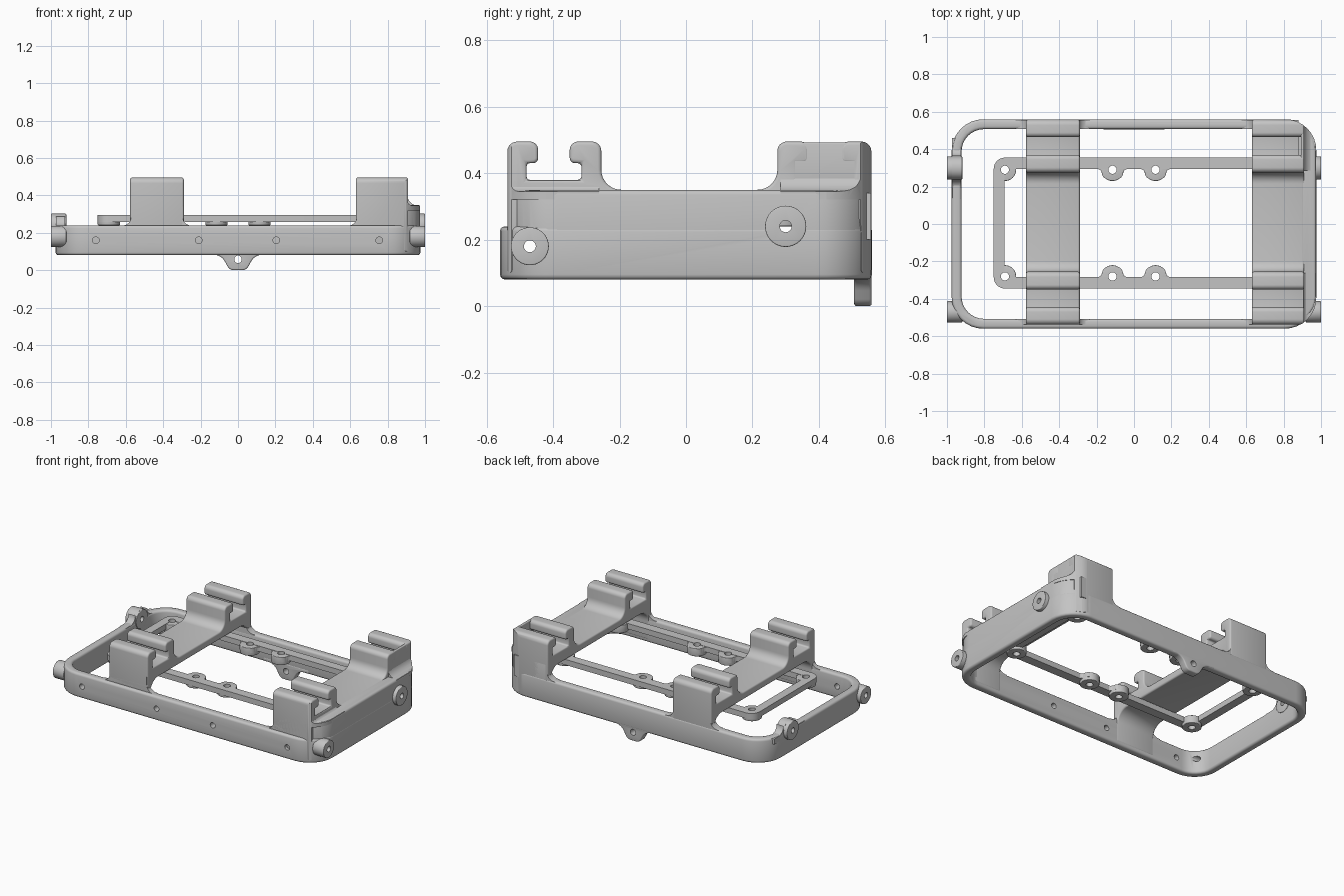
import bpy, bmesh, math
from mathutils import Vector

if "Cube" in bpy.data.objects:
    bpy.data.objects.remove(bpy.data.objects["Cube"])

grey = bpy.data.materials.new("plain_grey")
grey.use_nodes = True
grey.diffuse_color = (0.55, 0.55, 0.55, 1)
grey.node_tree.nodes["Principled BSDF"].inputs["Base Color"].default_value = (0.55, 0.55, 0.55, 1)
parts = []


def rounded(points, steps=8):
    """Turn (u, v, radius) corners into a 2D outline with arcs."""
    out = []
    for i, (u, v, r) in enumerate(points):
        p = Vector((u, v))
        if r == 0:
            out.append(p)
            continue
        d1 = (Vector(points[i - 1][:2]) - p).normalized()
        d2 = (Vector(points[(i + 1) % len(points)][:2]) - p).normalized()
        half = d1.angle(d2) / 2
        t = r / math.tan(half)
        c = p + (d1 + d2).normalized() * (r / math.sin(half))
        a, b = (p + d1 * t - c).normalized(), (p + d2 * t - c).normalized()
        out += [c + a.slerp(b, k / steps) * r for k in range(steps + 1)]
    return out


def rect(u0, u1, v0, v1, r):
    return rounded([(u0, v0, r), (u1, v0, r), (u1, v1, r), (u0, v1, r)])


def circle(u, v, r, n=32):
    return [Vector((u + r * math.cos(math.tau * k / n), v + r * math.sin(math.tau * k / n)))
            for k in range(n)]


def add_prism(bm, outline, axis, a, b):
    place = {"x": lambda p: (a, p.x, p.y),
             "y": lambda p: (p.x, a, p.y),
             "z": lambda p: (p.x, p.y, a)}[axis]
    shift = Vector([b - a if axis == n else 0 for n in "xyz"])
    face = bm.faces.new([bm.verts.new(place(p)) for p in outline])
    ext = bmesh.ops.extrude_face_region(bm, geom=[face], use_keep_orig=True)
    bmesh.ops.translate(bm, vec=shift, verts=[g for g in ext["geom"] if isinstance(g, bmesh.types.BMVert)])


def solid(name, prisms, keep=True):
    """Make one object from a list of (outline, axis, start, end)."""
    bm = bmesh.new()
    for p in prisms:
        add_prism(bm, *p)
    bmesh.ops.recalc_face_normals(bm, faces=bm.faces)
    mesh = bpy.data.meshes.new(name)
    bm.to_mesh(mesh)
    bm.free()
    ob = bpy.data.objects.new(name, mesh)
    bpy.context.collection.objects.link(ob)
    mesh.materials.append(grey)
    if keep:
        parts.append(ob)
    else:
        ob.hide_render = True
    return ob


def apply(ob, mod):
    bpy.context.view_layer.objects.active = ob
    bpy.ops.object.modifier_apply(modifier=mod.name)


def bevel(ob, width):
    m = ob.modifiers.new("bevel", "BEVEL")
    m.width, m.segments = width, 3
    m.limit_method, m.angle_limit = "ANGLE", math.radians(40)
    m.use_clamp_overlap = False
    apply(ob, m)


def boolean(ob, other, operation="DIFFERENCE"):
    m = ob.modifiers.new("boolean", "BOOLEAN")
    m.object, m.operation, m.solver = other, operation, "EXACT"
    apply(ob, m)


# Helpers: outer envelope and all screw holes
envelope = solid("envelope_helper", [(rect(-.976, .976, -.561, .561, .17), "z", -1, 1)], False)
BOSSES = [(-.47, .18, .057), (.30, .24, .062)]
pins = [(circle(x, .16, .018, 20), "y", -.7, -.4) for x in (-.76, -.21, .205, .755)]
for y, z, r in BOSSES:
    pins += [(circle(y, z, .018, 20), "x", s * 1.1, s * .8) for s in (-1, 1)]
pins.append((circle(0, .058, .02, 20), "y", .4, .7))
holes = solid("screw_hole_helper", pins, False)

# Outer frame
frame = solid("outer_frame", [(rect(-.975, .975, -.56, .56, .17), "z", .08, .24)])
hollow = solid("frame_hollow_helper", [(rect(-.922, .922, -.507, .507, .12), "z", -.2, .6)], False)
boolean(frame, hollow)
bevel(frame, .015)
boolean(frame, holes)

# Side bosses
for side, label in ((1, "left"), (-1, "right")):
    for (y, z, r), pos in zip(BOSSES, ("front", "back")):
        boss = solid(f"{label}_{pos}_boss", [(circle(y, z, r, 40), "x", side * .918, side)])
        bevel(boss, .004)
        boolean(boss, holes)

# Raised rim that blends the right back boss into the frame
rise = solid("boss_rim", [(rounded([
    (.14, .2, 0), (.14, .236, 0), (.237, .236, .05), (.237, .302, .06),
    (.363, .302, .06), (.363, .236, .05), (.46, .236, 0), (.46, .2, 0)]), "x", -.974, -.924)])
boolean(rise, holes)

# Hanging lug under the back wall
lug = solid("back_lug", [(rounded([
    (-.17, .11, 0), (-.17, .083, 0), (-.09, .083, .07), (-.045, 0, .04),
    (.045, 0, .04), (.09, .083, .07), (.17, .083, 0), (.17, .11, 0)]), "y", .506, .559)])
bevel(lug, .008)
boolean(lug, holes)

# Bridges: deck with a hooked clip channel at each end
half = [(.265, .35, .06), (.265, .495, .028), (.36, .495, .025), (.36, .43, .016),
        (.325, .43, 0), (.325, .38, 0), (.49, .38, 0), (.49, .43, 0),
        (.455, .43, .016), (.455, .495, .025), (.548, .495, .03), (.548, .1, 0),
        (.515, .1, 0), (.515, .3, .08)]
profile = half + [(-u, v, r) for u, v, r in reversed(half)]
profile = rounded([(u + .01, v, r) for u, v, r in profile])
for name, x0, x1 in (("right_bridge", -.577, -.29), ("left_bridge", .63, .91)):
    bridge = solid(name, [(profile, "x", x0, x1)])
    bevel(bridge, .01)
    boolean(bridge, envelope, "INTERSECT")

# Curved roots where the clip towers meet the frame rim
for x0, x1, label in ((-.57, -.297, "right"), (.637, .88, "left")):
    w = .06
    right_end = [(x1, .34, 0), (x1, .238, .05), (x1 + w, .238, 0), (x1 + w, .2, 0)]
    if label == "left":
        right_end = [(x1, .34, 0), (x1, .2, 0)]
    root = [(x0 - w, .2, 0), (x0 - w, .238, 0), (x0, .238, .05), (x0, .34, 0)] + right_end
    for pos, y0, y1 in (("front", -.538, -.508), ("back", .508, .557)):
        solid(f"{label}_{pos}_tower_root", [(rounded(root), "y", y0, y1)])

# Closed tall end on the left side
cap = solid("end_cap", [(rounded([
    (.632, -.536, 0), (.974, -.536, .15), (.974, .558, .168), (.632, .558, 0)]), "z", .12, .349)])
cap_hollow = solid("cap_hollow_helper", [(rect(.4, .921, -.506, .506, .12), "z", -.2, .3)], False)
boolean(cap, cap_hollow)
bevel(cap, .014)
boolean(cap, holes)

# Shoulders between cap and clip towers, and the stop closing the back channel
for pos, y0, y1, h in (("front", -.53, -.262, .03), ("back", .285, .556, .06)):
    shoulder = solid(f"{pos}_shoulder", [(rounded([
        (.88, .32, 0), (.973, .32, 0), (.973, .345, 0), (.905, .345, h),
        (.905, .35 + h, 0), (.88, .35 + h, 0)]), "y", y0, y1)])
    boolean(shoulder, envelope, "INTERSECT")
stop = solid("channel_stop", [(rect(.285, .55, .34, .493, .02), "x", .893, .909)])
bevel(stop, .005)
boolean(stop, envelope, "INTERSECT")

# Inner mounting frame with screw pads
inner = solid("inner_frame", [(rect(-.75, .75, -.345, .355, .06), "z", .258, .295)])
gap = solid("inner_gap_helper", [(rect(-.693, .693, -.283, .293, .02), "z", 0, 1)], False)
boolean(inner, gap)
pads, pad_pins = [], []
for y, s in ((.29, 1), (-.28, -1)):
    for x in (-.69, -.115, .115, .69):
        pads.append((x, y, s))
        pad_pins.append((circle(x, y, .022, 24), "z", 0, .298))
pad_holes = solid("pad_hole_helper", pad_pins, False)
boolean(inner, pad_holes)
for i, (x, y, s) in enumerate(pads):
    pad = solid(f"screw_pad_{i + 1}", [(circle(x, y, .06, 32), "z", .24, .293)])
    bevel(pad, .004)
    boolean(pad, pad_holes)
    if abs(x) < .5:
        flare = solid(f"pad_flare_{i + 1}", [(rounded([
            (x - .1, y + s * .03, 0), (x - .1, y + s * .005, 0), (x - .06, y + s * .005, .03),
            (x - .05, y - s * .05, .03), (x + .05, y - s * .05, .03), (x + .06, y + s * .005, .03),
            (x + .1, y + s * .005, 0), (x + .1, y + s * .03, 0)]), "z", .26, .292)])
        boolean(flare, pad_holes)

# Remove helpers and shade
for helper in (envelope, holes, hollow, cap_hollow, gap, pad_holes):
    bpy.data.objects.remove(helper)
bpy.ops.object.select_all(action="DESELECT")
for ob in parts:
    ob.select_set(True)
bpy.context.view_layer.objects.active = parts[0]
bpy.ops.object.shade_smooth_by_angle(angle=math.radians(35))
